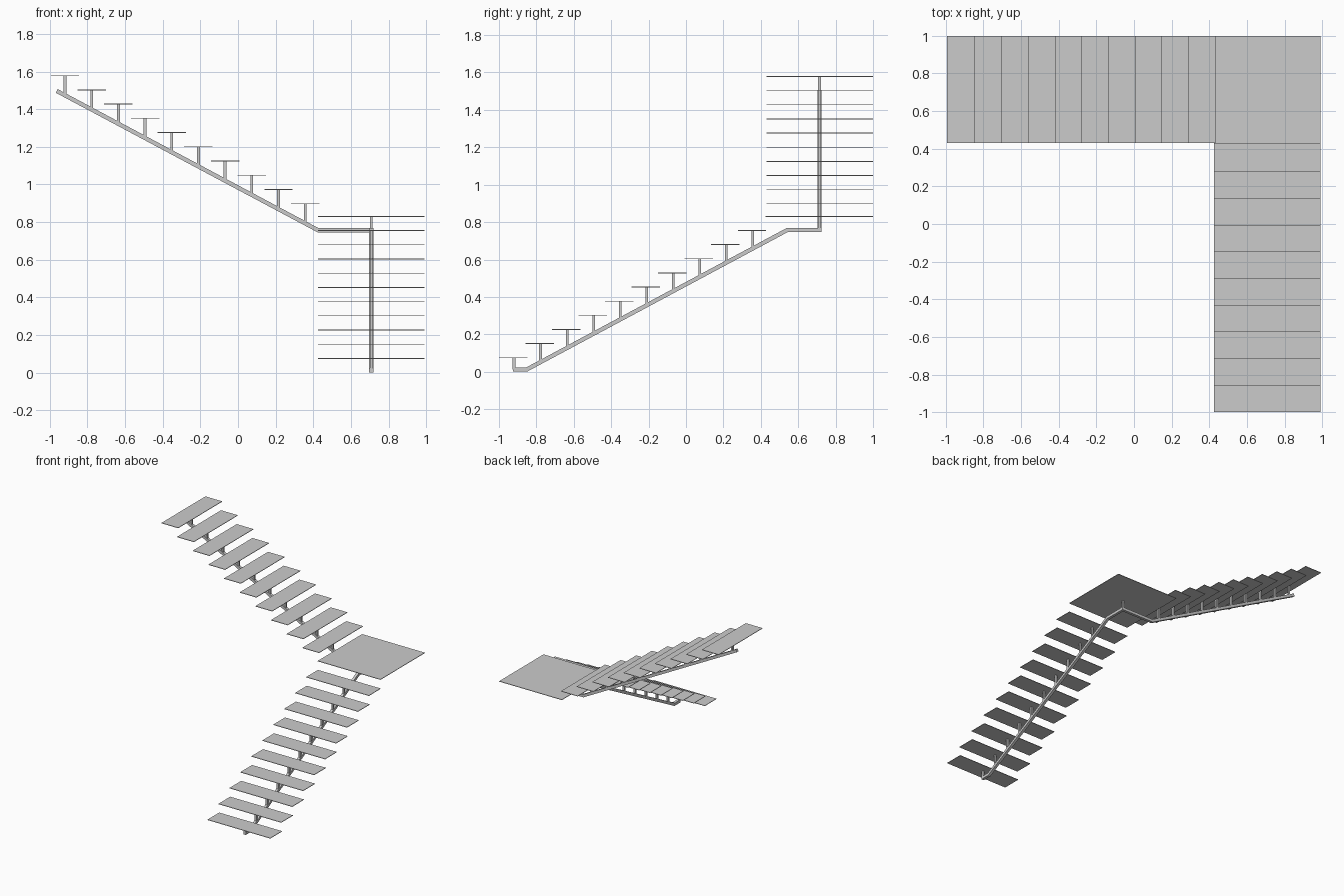
import bpy
import bmesh
from mathutils import Vector

default = bpy.data.objects.get("Cube")
if default:
    bpy.data.objects.remove(default, do_unlink=True)

grey = bpy.data.materials.new("plain grey")
grey.use_nodes = True
grey.diffuse_color = (0.6, 0.6, 0.6, 1)
grey.node_tree.nodes["Principled BSDF"].inputs["Base Color"].default_value = (0.6, 0.6, 0.6, 1)

STEPS = 10
RUN, RISE = 0.1418, 0.0756
SLOPE = RISE / RUN
TREAD_DEPTH, TREAD_WIDTH, TREAD_THICK = 0.151, 0.568, 0.004
POST, BEAM = 0.015, 0.022
CX, CY = 0.708, 0.713          # centre lines of the two flights
BEAM_LOW, BEAM_MID = 0.013, 0.757
LANDING_Z = 0.832


def finish(name, bm):
    bmesh.ops.recalc_face_normals(bm, faces=bm.faces)
    mesh = bpy.data.meshes.new(name)
    bm.to_mesh(mesh)
    bm.free()
    mesh.materials.append(grey)
    obj = bpy.data.objects.new(name, mesh)
    bpy.context.collection.objects.link(obj)
    return obj


def box(name, center, size):
    bm = bmesh.new()
    bmesh.ops.create_cube(bm, size=1)
    for v in bm.verts:
        v.co = Vector(a * b for a, b in zip(v.co, size)) + Vector(center)
    return finish(name, bm)


def plate(name, x, y, top, width, depth):
    box(name, (x, y, top - TREAD_THICK / 2), (width, depth, TREAD_THICK))


def post(name, x, y, bottom, top):
    box(name, (x, y, (bottom + top) / 2), (POST, POST, top - bottom))


def mitred_beam(name, points, width):
    """Sweep a square section along a path, mitring every bend."""
    pts = [Vector(p) for p in points]
    dirs = [(b - a).normalized() for a, b in zip(pts, pts[1:])]
    side = dirs[0].cross(Vector((0, 0, 1))).normalized()
    up = side.cross(dirs[0])
    h = width / 2
    ring = [pts[0] + side * h * a + up * h * b
            for a, b in ((-1, -1), (1, -1), (1, 1), (-1, 1))]
    bm = bmesh.new()
    rows = [[bm.verts.new(p) for p in ring]]
    for i, d in enumerate(dirs):
        n = d + dirs[i + 1] if i + 1 < len(dirs) else d
        ring = [p + d * ((pts[i + 1] - p).dot(n) / d.dot(n)) for p in ring]
        rows.append([bm.verts.new(p) for p in ring])
    for a, b in zip(rows, rows[1:]):
        for k in range(4):
            j = (k + 1) % 4
            bm.faces.new((a[k], a[j], b[j], b[k]))
    bm.faces.new(rows[0])
    bm.faces.new(rows[-1])
    return finish(name, bm)


# Lower flight, climbing towards the back
for i in range(STEPS):
    y, z = -0.924 + RUN * i, 0.077 + RISE * i
    plate(f"lower_tread_{i + 1}", CX, y, z, TREAD_WIDTH, TREAD_DEPTH)
    y += 0.005
    post(f"lower_post_{i + 1}", CX, y, BEAM_LOW + max(0, y + 0.85) * SLOPE, z - TREAD_THICK / 2)

# Square corner landing
plate("landing", CX, CY, LANDING_Z, TREAD_WIDTH, 0.574)
post("landing_post", CX, CY, BEAM_MID, LANDING_Z - TREAD_THICK / 2)

# Upper flight, climbing towards the right
for i in range(STEPS):
    x, z = 0.357 - RUN * i, 0.9 + RISE * i
    plate(f"upper_tread_{i + 1}", x, CY + 0.002, z, TREAD_DEPTH, TREAD_WIDTH)
    post(f"upper_post_{i + 1}", x, CY, BEAM_MID + (0.425 - x) * SLOPE, z - TREAD_THICK / 2)

# Single central beam carrying both flights
mitred_beam("central_beam", [
    (CX, -0.926, BEAM_LOW),
    (CX, -0.85, BEAM_LOW),
    (CX, 0.54, BEAM_MID),
    (CX, CY, BEAM_MID),
    (0.425, CY, BEAM_MID),
    (-0.963, CY, BEAM_MID + 1.388 * SLOPE),
], BEAM)
